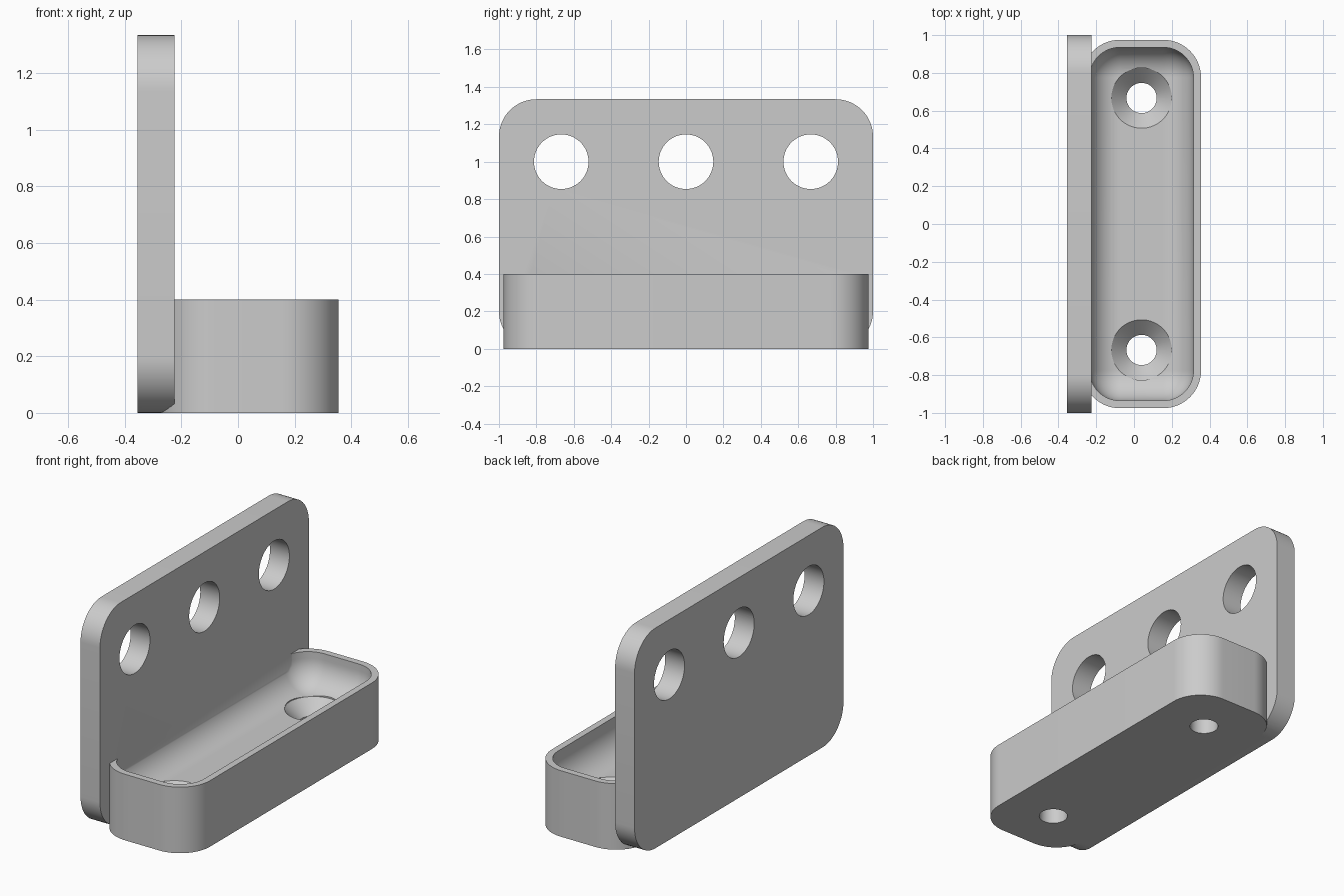
import bpy, bmesh, math
from mathutils import Matrix, Vector

cube = bpy.data.objects.get("Cube")
if cube:
    bpy.data.objects.remove(cube, do_unlink=True)

grey = bpy.data.materials.new("plain grey")
grey.use_nodes = True
colour = (0.6, 0.6, 0.6, 1)
grey.diffuse_color = colour
grey.node_tree.nodes["Principled BSDF"].inputs["Base Color"].default_value = colour

SEG = 16          # segments per quarter turn
CX = 0.04         # tray centre line
HOLE_Y = 0.667


def rounded_rect(half_u, half_v, radius):
    """Outline of a rounded rectangle, counter-clockwise."""
    points = []
    for k, (su, sv) in enumerate([(1, 1), (-1, 1), (-1, -1), (1, -1)]):
        for i in range(SEG + 1):
            a = (k + i / SEG) * math.pi / 2
            points.append((su * (half_u - radius) + radius * math.cos(a),
                           sv * (half_v - radius) + radius * math.sin(a)))
    return points


def circle(radius):
    n = SEG * 4
    return [(radius * math.cos(2 * math.pi * i / n),
             radius * math.sin(2 * math.pi * i / n)) for i in range(n)]


def loft(name, layers, matrix):
    """Closed solid through (outline, height) layers."""
    bm = bmesh.new()
    rings = [[bm.verts.new((u, v, h)) for u, v in outline] for outline, h in layers]
    for low, high in zip(rings, rings[1:]):
        for i in range(len(low)):
            j = (i + 1) % len(low)
            bm.faces.new((low[i], low[j], high[j], high[i]))
    bm.faces.new(rings[0][::-1])
    bm.faces.new(rings[-1])
    bm.transform(matrix)
    bmesh.ops.recalc_face_normals(bm, faces=bm.faces)
    mesh = bpy.data.meshes.new(name)
    bm.to_mesh(mesh)
    bm.free()
    mesh.materials.append(grey)
    obj = bpy.data.objects.new(name, mesh)
    bpy.context.collection.objects.link(obj)
    return obj


def combine(target, tool, operation):
    """Apply a boolean, then remove the tool."""
    tool.hide_render = True
    mod = target.modifiers.new("combine", "BOOLEAN")
    mod.operation, mod.solver, mod.object = operation, "EXACT", tool
    bpy.ops.object.select_all(action="DESELECT")
    bpy.context.view_layer.objects.active = target
    target.select_set(True)
    bpy.ops.object.modifier_apply(modifier=mod.name)
    bpy.data.objects.remove(tool, do_unlink=True)


# Tray block
at_tray = Matrix.Translation((CX, 0, 0))
block = rounded_rect(0.315, 0.975, 0.2)
bracket = loft("bracket", [(block, 0), (block, 0.4)], at_tray)

# Pocket with a filleted floor
FLOOR, FILLET = 0.2, 0.16
layers = []
for i in range(SEG + 1):
    a = (1 - i / SEG) * math.pi / 2
    inset = min(FILLET * (1 - math.cos(a)), FILLET - 0.002)
    layers.append((rounded_rect(0.275 - inset, 0.935 - inset, FILLET - inset),
                   FLOOR + FILLET * (1 - math.sin(a))))
layers.append((rounded_rect(0.275, 0.935, FILLET), 0.5))
combine(bracket, loft("pocket_cutter", layers, at_tray), "DIFFERENCE")

# Countersunk screw holes in the tray floor
for side in (-1, 1):
    screw = [(circle(0.08), -0.1), (circle(0.08), FLOOR - 0.08),
             (circle(0.16), FLOOR), (circle(0.16), 0.3)]
    cutter = loft("screw_cutter", screw, Matrix.Translation((CX, side * HOLE_Y, 0)))
    combine(bracket, cutter, "DIFFERENCE")

# Upright plate, extruded along x with its outline in the y-z plane
to_side = Matrix(((0, 0, 1, 0), (1, 0, 0, 0), (0, 1, 0, 0), (0, 0, 0, 1)))
outline = rounded_rect(1, 0.667, 0.2)
plate = loft("plate", [(outline, -0.355), (outline, -0.225)],
             Matrix.Translation((0, 0, 0.667)) @ to_side)
for y in (-HOLE_Y, 0, HOLE_Y):
    cutter = loft("plate_hole_cutter", [(circle(0.146), -0.5), (circle(0.146), 0)],
                  Matrix.Translation((0, y, 1)) @ to_side)
    combine(plate, cutter, "DIFFERENCE")

# Join into one solid and keep the edges crisp
combine(bracket, plate, "UNION")
bpy.ops.object.select_all(action="DESELECT")
bpy.context.view_layer.objects.active = bracket
bracket.select_set(True)
bpy.ops.object.shade_smooth_by_angle(angle=math.radians(30))
